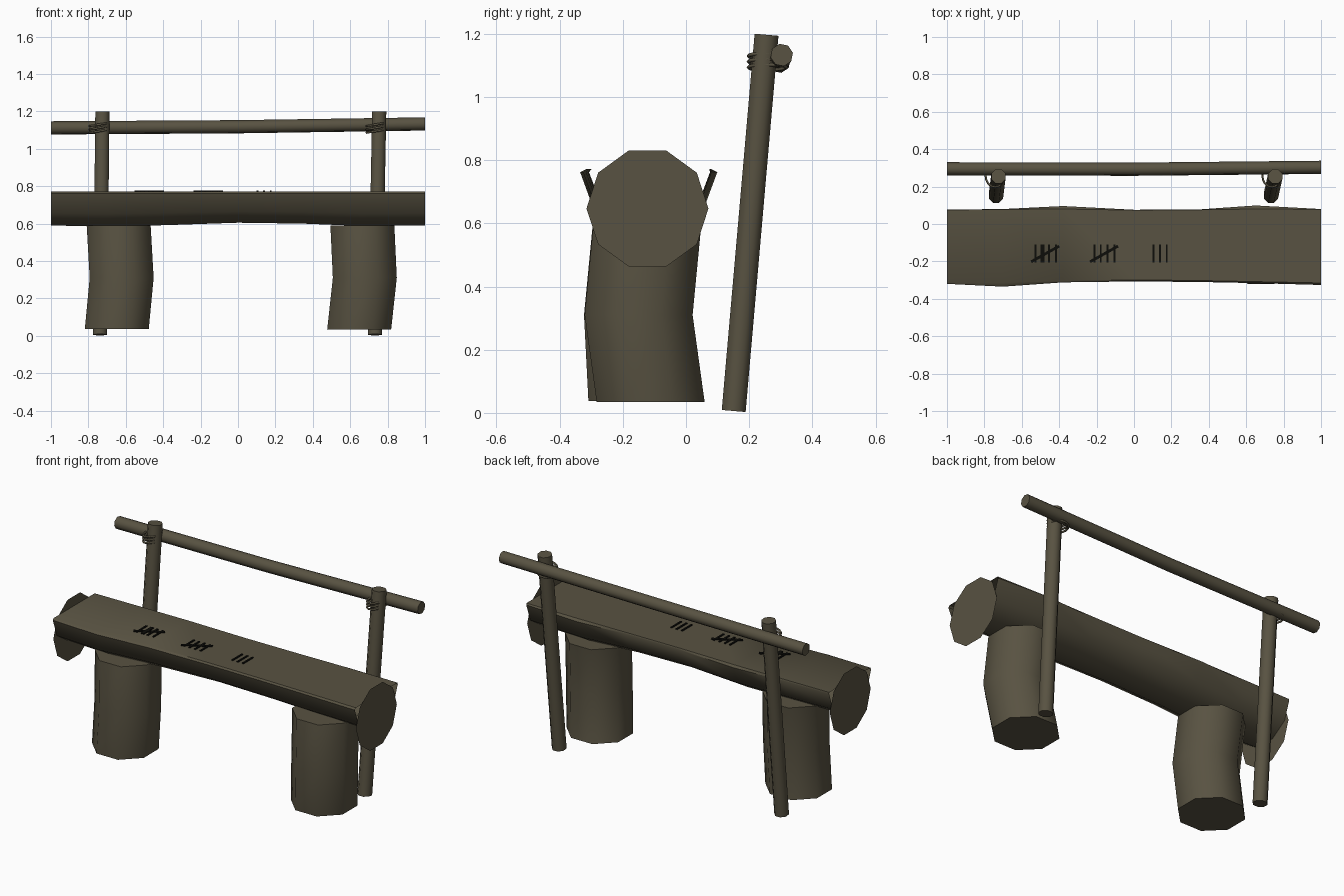
import bpy, bmesh, math
from mathutils import Vector

if "Cube" in bpy.data.objects:
    bpy.data.objects.remove(bpy.data.objects["Cube"])


def material(name, rgb):
    m = bpy.data.materials.new(name)
    m.diffuse_color = (*rgb, 1)
    m.use_nodes = True
    m.node_tree.nodes["Principled BSDF"].inputs["Base Color"].default_value = m.diffuse_color
    return m


WOOD = material("weathered_wood", (0.098, 0.085, 0.054))
CHAR = material("charred_mark", (0.004, 0.004, 0.003))


def make(name, bm, mat, angle=None):
    bmesh.ops.recalc_face_normals(bm, faces=bm.faces)
    me = bpy.data.meshes.new(name)
    bm.to_mesh(me)
    bm.free()
    me.materials.append(mat)
    ob = bpy.data.objects.new(name, me)
    bpy.context.collection.objects.link(ob)
    if angle:
        bpy.ops.object.select_all(action='DESELECT')
        ob.select_set(True)
        bpy.context.view_layer.objects.active = ob
        bpy.ops.object.shade_smooth_by_angle(angle=math.radians(angle))
    return ob


def loft(name, rings, mat, caps=True, angle=50):
    """Skin a list of closed point rings."""
    bm = bmesh.new()
    rows = [[bm.verts.new(p) for p in ring] for ring in rings]
    n = len(rows[0])
    for a, b in zip(rows, rows[1:]):
        for i in range(n):
            j = (i + 1) % n
            bm.faces.new((a[i], a[j], b[j], b[i]))
    if caps:
        bm.faces.new(rows[0])
        bm.faces.new(rows[-1])
    return make(name, bm, mat, angle)


def pole(name, path, radius, sides, u, v, turn=0.0):
    """Round timber along a path, with cross-section axes u and v."""
    u, v = Vector(u).normalized(), Vector(v).normalized()
    rings = []
    for c in path:
        ang = [math.tau * i / sides + turn for i in range(sides)]
        rings.append([Vector(c) + radius * (math.cos(a) * u + math.sin(a) * v) for a in ang])
    return loft(name, rings, WOOD)


# Seat: half-round log with a flat top, open at the ends
# x, front edge y, back edge y, underside z
stations = [(-1, -.32, .077, .59), (-.7, -.335, .08, .585), (-.38, -.312, .096, .592),
            (0, -.307, .076, .605), (.35, -.31, .078, .60), (.65, -.316, .099, .588),
            (1, -.326, .08, .59)]
rings = []
for x, front, back, low in stations:
    mid, ry = (front + back) / 2, (back - front) / 2
    rz = (.762 - low) / math.sin(math.radians(72))
    ring = [(x, max(front + .008, -.315), .772)]
    for k in range(6):
        a = math.radians(180 + 36 * k)
        ring.append((x, mid + ry * math.cos(a), .762 + rz * math.sin(a)))
    ring.append((x, min(back - .002, .08), .772))
    rings.append(ring)
loft("seat_log", rings, WOOD, caps=False, angle=40)

# Flat ten-sided cut faces at both ends of the log
for side, x in (("left", -1), ("right", 1)):
    bm = bmesh.new()
    bm.faces.new([bm.verts.new((x, -.122 + .193 * math.cos(math.tau * i / 10),
                                .647 + .193 * math.sin(math.tau * i / 10))) for i in range(10)])
    make(side + "_log_end", bm, WOOD)

# Stump legs, slightly bent
legs = {"left_leg": [(-.648, -.138, .037), (-.622, -.152, .31), (-.638, -.125, .59)],
        "right_leg": [(.648, -.112, .035), (.678, -.150, .31), (.665, -.123, .59)]}
for name, path in legs.items():
    pole(name, path, .185, 8, (1, 0, 0), (0, 1, 0), math.pi / 8)

# Leaning back posts
posts = {"left": [(-.738, .151, .006), (-.725, .255, 1.197)],
         "right": [(.732, .151, .006), (.755, .255, 1.197)]}
for side, (a, b) in posts.items():
    pole(side + "_back_post", [a, b], .041, 8, (1, 0, 0), (0, 1, -.087), math.pi / 8)

# Back rail
pole("back_rail", [(-1, .295, 1.112), (0, .293, 1.118), (1, .303, 1.133)], .036, 8,
     (0, 1, 0), (0, 0, 1), .2)

# Rope lashings: three thin loops around each post and the rail
for side, (a, b) in posts.items():
    for k in range(3):
        rings = []
        n, r = 16, .006
        cx, cy, cz = b[0] - .018, .258, 1.094 + .018 * k
        for i in range(n + 1):
            t = math.tau * i / n
            out = Vector((math.cos(t), math.sin(t), 0))
            c = Vector((cx + .05 * out.x, cy + .06 * out.y, cz + .008 * out.x))
            rings.append([c + r * (math.cos(s) * out + Vector((0, 0, math.sin(s))))
                          for s in (math.tau * j / 5 for j in range(5))])
        loft(f"{side}_rope_{k + 1}", rings, WOOD, caps=False, angle=80)


# Tally marks burned into the seat
def mark(name, p, q, width):
    p, q = Vector((*p, .7745)), Vector((*q, .7745))
    d = (q - p).normalized()
    s = Vector((-d.y, d.x, 0)) * width / 2
    h = Vector((0, 0, .003))
    loft(name, [[c - s - h, c + s - h, c + s + h, c - s + h] for c in (p, q)], CHAR, angle=None)


strokes = [-.527, -.494, -.484, -.455, -.418, -.212, -.178, -.142, -.105, .105, .140, .175]
for i, x in enumerate(strokes):
    mark(f"tally_stroke_{i + 1}", (x, -.205), (x, -.11), .010)
for i, x in enumerate((-.55, -.235)):
    mark(f"tally_slash_{i + 1}", (x, -.202), (x + .15, -.118), .015)
